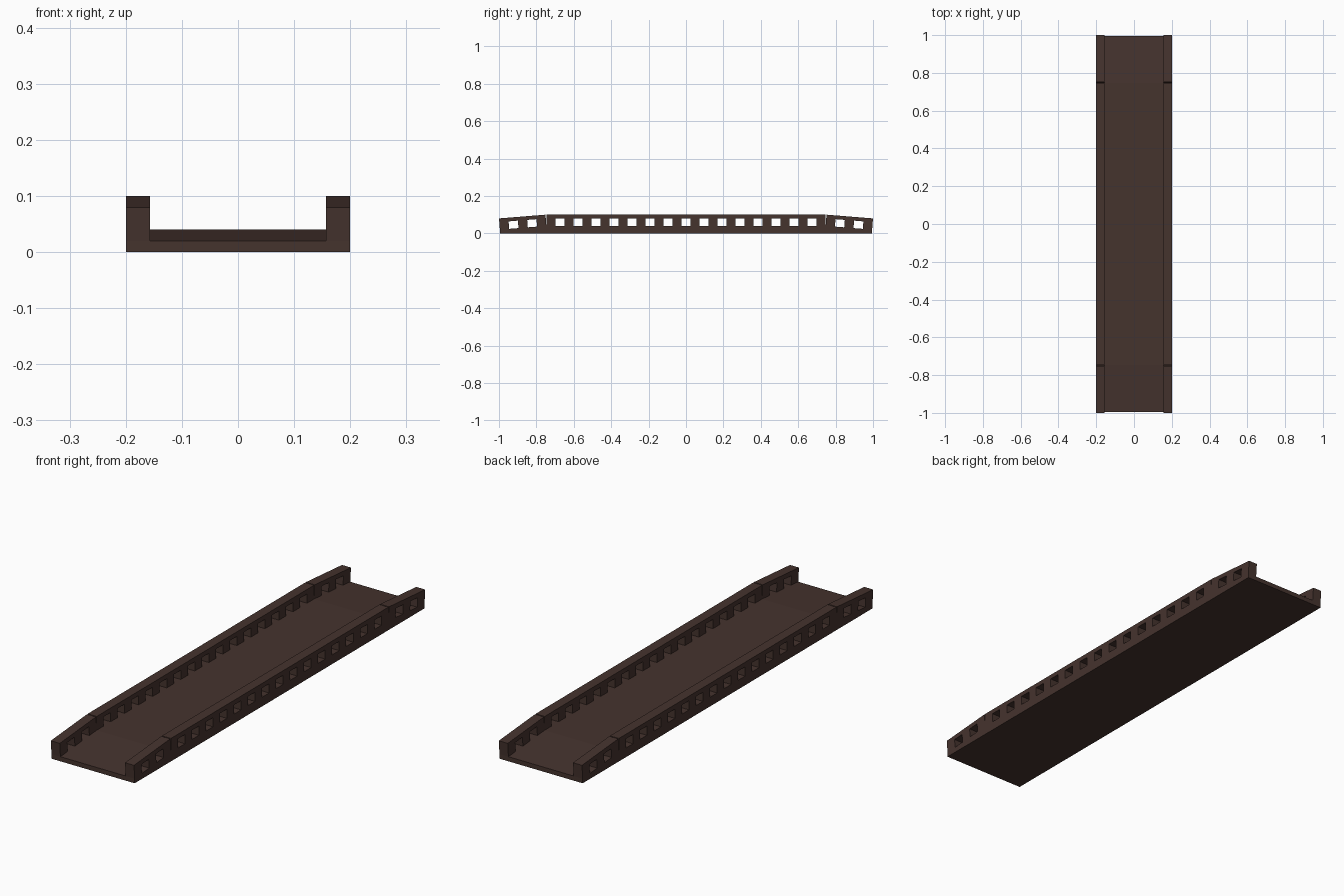
import bpy, bmesh, math
from mathutils import Matrix

if "Cube" in bpy.data.objects:
    bpy.data.objects.remove(bpy.data.objects["Cube"])

W, INNER = 0.2, 0.157          # half width, inner face of the rails
END, JOINT = 0.995, 0.7465     # half length of deck, start of ramps
Z_LOW, Z_HIGH = 0.02, 0.04     # deck height at ends and middle
OPENING, RAIL = 0.04, 0.06     # opening height and rail height above deck

mat = bpy.data.materials.new("dark_brown")
mat.diffuse_color = (0.06, 0.033, 0.027, 1)
mat.use_nodes = True
mat.node_tree.nodes["Principled BSDF"].inputs["Base Color"].default_value = mat.diffuse_color


def extrude_profile(name, points, x0, x1, matrix=Matrix()):
    """Extrude a closed (y, z) outline along x."""
    bm = bmesh.new()
    face = bm.faces.new([bm.verts.new((x0, y, z)) for y, z in points])
    ext = bmesh.ops.extrude_face_region(bm, geom=[face])
    moved = [v for v in ext["geom"] if isinstance(v, bmesh.types.BMVert)]
    bmesh.ops.translate(bm, verts=moved, vec=(x1 - x0, 0, 0))
    bmesh.ops.transform(bm, matrix=matrix, verts=bm.verts)
    bmesh.ops.recalc_face_normals(bm, faces=bm.faces)
    me = bpy.data.meshes.new(name)
    bm.to_mesh(me)
    bm.free()
    me.materials.append(mat)
    ob = bpy.data.objects.new(name, me)
    bpy.context.collection.objects.link(ob)
    return ob


def comb(length, holes):
    """Rail outline: top beam on square posts, y from 0 to length."""
    step = length / (2 * holes + 1)
    pts = [(0, RAIL), (0, 0)]
    for i in range(holes):
        a, b = (2 * i + 1) * step, (2 * i + 2) * step
        pts += [(a, 0), (a, OPENING), (b, OPENING), (b, 0)]
    return pts + [(length, 0), (length, RAIL)]


# Deck with a flat underside and sloping ends
extrude_profile("deck", [(-END, 0), (END, 0), (END, Z_LOW), (JOINT, Z_HIGH),
                         (-JOINT, Z_HIGH), (-END, Z_LOW)], -W, W)

# Rails: level middle section plus two tilted ramp sections per side
run, drop = END - JOINT, Z_HIGH - Z_LOW
tilt = math.atan2(drop, run)
for side, x0, x1 in (("left", -W, -INNER), ("right", INNER, W)):
    extrude_profile(f"{side}_middle_rail", comb(2 * JOINT, 15), x0, x1,
                    Matrix.Translation((0, -JOINT, Z_HIGH)))
    ramp = Matrix.Translation((0, JOINT, Z_HIGH)) @ Matrix.Rotation(-tilt, 4, "X")
    for end, flip in (("back", 1), ("front", -1)):
        extrude_profile(f"{side}_{end}_ramp_rail", comb(math.hypot(run, drop), 2),
                        x0, x1, Matrix.Diagonal((1, flip, 1, 1)) @ ramp)
